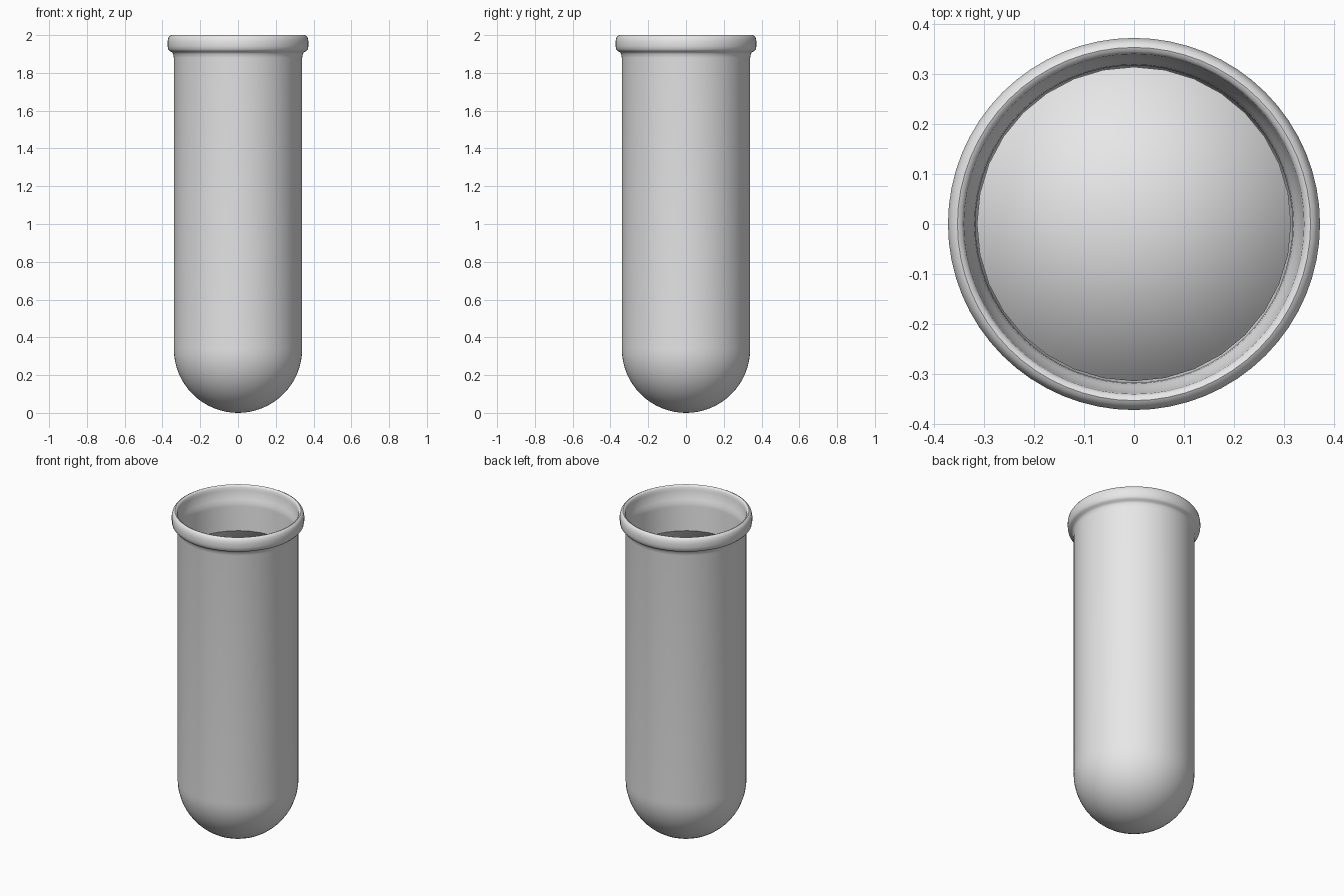
import bpy, bmesh
from math import sin, cos, pi, radians

cube = bpy.data.objects.get("Cube")
if cube:
    bpy.data.objects.remove(cube, do_unlink=True)


def material(name, colour):
    m = bpy.data.materials.new(name)
    m.use_nodes = True
    m.diffuse_color = colour
    m.node_tree.nodes["Principled BSDF"].inputs["Base Color"].default_value = colour
    return m


def bowl(radius, centre_z, steps):
    """Quarter circle from the bottom pole up to the equator, as (r, z)."""
    return [(radius * sin(a), centre_z - radius * cos(a))
            for a in (pi / 2 * i / steps for i in range(steps + 1))]


def lathe(name, profile, sides, mat):
    """Turn an (r, z) profile around the z axis."""
    bm = bmesh.new()
    verts = [bm.verts.new((r, 0, z)) for r, z in profile]
    edges = [bm.edges.new(pair) for pair in zip(verts, verts[1:])]
    bmesh.ops.spin(bm, geom=verts + edges, cent=(0, 0, 0), axis=(0, 0, 1),
                   angle=2 * pi, steps=sides, use_duplicate=False)
    bmesh.ops.remove_doubles(bm, verts=bm.verts, dist=0.0005)
    bmesh.ops.recalc_face_normals(bm, faces=bm.faces)
    mesh = bpy.data.meshes.new(name)
    bm.to_mesh(mesh)
    bm.free()
    mesh.materials.append(mat)
    obj = bpy.data.objects.new(name, mesh)
    bpy.context.collection.objects.link(obj)
    bpy.ops.object.select_all(action="DESELECT")
    obj.select_set(True)
    bpy.context.view_layer.objects.active = obj
    return obj


grey = material("light grey", (0.8, 0.8, 0.8, 1))
OUTER, INNER, FILL = 0.34, 0.318, 0.315
FILL_TOP = 1.73

# Tube: outer wall, rolled lip, then inner wall back down to the pole
lip = [(OUTER, 1.88), (0.343, 1.9), (0.35, 1.91), (0.362, 1.915),
       (0.37, 1.925), (0.373, 1.943), (0.373, 1.967), (0.369, 1.985),
       (0.362, 1.996), (0.354, 2.0), (0.346, 1.997), (0.341, 1.988),
       (0.339, 1.97), (0.335, 1.945), (0.327, 1.92), (0.32, 1.9),
       (INNER, 1.88)]
tube_profile = bowl(OUTER, OUTER, 16) + lip + bowl(INNER, OUTER, 16)[::-1]
lathe("tube", tube_profile, 64, grey)
bpy.ops.object.shade_smooth_by_angle(angle=radians(45))

# Contents: rounded filling with a level top, softly shaded over its edge
lathe("filling", bowl(FILL, OUTER, 12) + [(FILL, FILL_TOP), (0, FILL_TOP)], 32, grey)
bpy.ops.object.shade_smooth()
